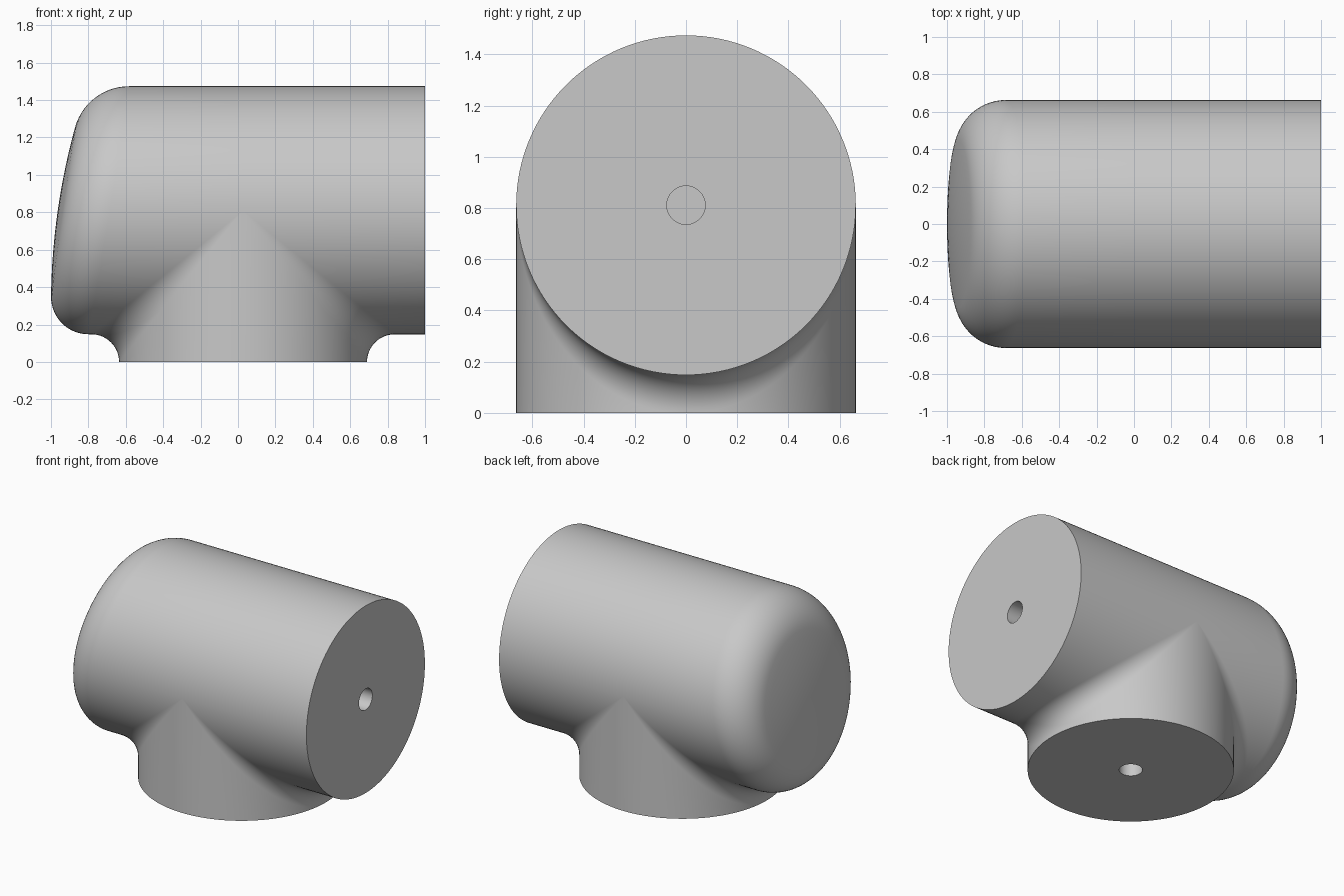
import bpy, bmesh
from math import sin, cos, pi, sqrt
from mathutils import Vector

if "Cube" in bpy.data.objects:
    bpy.data.objects.remove(bpy.data.objects["Cube"], do_unlink=True)

N = 128            # segments round each cylinder
R = 0.663          # radius of both cylinders
AXIS_Z = 0.811     # height of the horizontal axis
STEM_X = 0.027     # position of the vertical axis
FILLET = AXIS_Z - R
HOLE_R, HOLE_DEPTH = 0.075, 0.5
DOME_R = 3.6       # large sphere forming the sloping closed end
DOME_C = Vector((DOME_R - 1, 0, 0.3))

bm = bmesh.new()


def grid(rows):
    """Skin a list of equally long point rows with quads."""
    verts = [[bm.verts.new(p) for p in row] for row in rows]
    for a, b in zip(verts, verts[1:]):
        for i in range(len(a) - 1):
            bm.faces.new((a[i], a[i + 1], b[i + 1], b[i]))


def radial(a):
    """Direction away from the horizontal axis, a = 0 pointing down."""
    return Vector((0, sin(a), -cos(a)))


def barrel(x, a):
    return Vector((x, 0, AXIS_Z)) + radial(a) * R


def cap_ball(a):
    """Centre and radius of the rounding between barrel and dome."""
    r = 0.25 - 0.05 * cos(a)
    c = Vector((0, 0, AXIS_Z)) + radial(a) * (R - r)
    d = c - DOME_C
    c.x = DOME_C.x - sqrt((DOME_R - r) ** 2 - d.y ** 2 - d.z ** 2)
    return c, r


def cap_row(a):
    c, r = cap_ball(a)
    out = (c - DOME_C).normalized()
    row = [c + radial(a).slerp(out, i / 14) * r for i in range(15)]
    rim, centre = row[-1], Vector((0, 0, AXIS_Z))
    for i in range(1, 9):
        p = rim.lerp(centre, i / 8)
        dy, dz = p.y, p.z - DOME_C.z
        p.x = DOME_C.x - sqrt(DOME_R ** 2 - dy * dy - dz * dz)
        row.append(p)
    return row


def branch_row(a, side):
    """Barrel end, along the barrel, round the fillet, down the stem."""
    start = 1.0 if side > 0 else cap_ball(a)[0].x
    k = R + FILLET
    ball = Vector((STEM_X + side * k * cos(a), k * sin(a), AXIS_Z - k * cos(a)))
    to_barrel = -radial(a)
    to_stem = Vector((-side * cos(a), -sin(a), 0))
    row = [barrel(start, a)]
    row += [ball + to_barrel.slerp(to_stem, i / 14) * FILLET for i in range(15)]
    row.append(Vector((STEM_X + side * R * cos(a), R * sin(a), 0)))
    return row


angles = [-pi / 2 + 2 * pi * i / N for i in range(N + 1)]
lower, upper = angles[:N // 2 + 1], angles[N // 2:]

# Sloping domed end, lower branches with fillets, upper half of the barrel
grid([cap_row(a) for a in angles])
for side in (1, -1):
    grid([branch_row(a, side) for a in lower])
grid([[barrel(x, a) for x in (1, STEM_X, cap_ball(a)[0].x)] for a in upper])

# Flat ends, each with a blind centre hole
steps = [(R, 0), (HOLE_R, 0), (HOLE_R, HOLE_DEPTH), (0, HOLE_DEPTH)]
grid([[Vector((1 - d, 0, AXIS_Z)) + radial(a) * r for r, d in steps] for a in angles])
grid([[Vector((STEM_X + r * cos(a), r * sin(a), d)) for r, d in steps] for a in angles])

bmesh.ops.remove_doubles(bm, verts=bm.verts, dist=0.00002)
bmesh.ops.recalc_face_normals(bm, faces=bm.faces)

mesh = bpy.data.meshes.new("pipe_tee_body")
bm.to_mesh(mesh)
bm.free()

# Plain grey material
grey = bpy.data.materials.new("plain_grey")
grey.use_nodes = True
colour = (0.58, 0.58, 0.58, 1)
grey.diffuse_color = colour
grey.node_tree.nodes["Principled BSDF"].inputs["Base Color"].default_value = colour
mesh.materials.append(grey)

body = bpy.data.objects.new("pipe_tee_body", mesh)
bpy.context.collection.objects.link(body)
bpy.ops.object.select_all(action="DESELECT")
body.select_set(True)
bpy.context.view_layer.objects.active = body
bpy.ops.object.shade_smooth_by_angle(angle=pi / 6)
